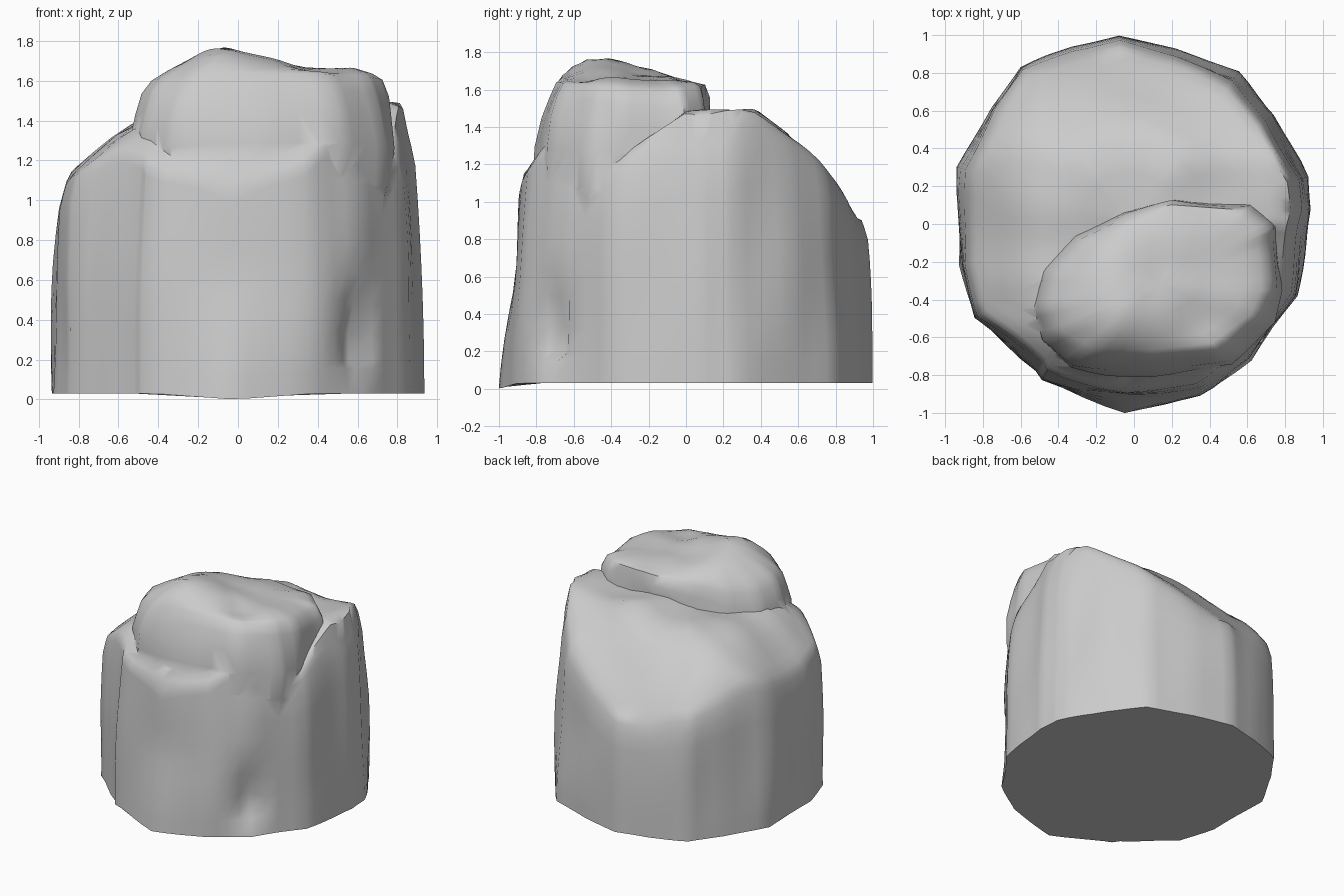
import bpy, bmesh, math
from mathutils import Vector, noise

cube = bpy.data.objects.get("Cube")
if cube:
    bpy.data.objects.remove(cube, do_unlink=True)

stone = bpy.data.materials.new("grey stone")
stone.use_nodes = True
GREY = (0.6, 0.6, 0.6, 1)
stone.diffuse_color = GREY
stone.node_tree.nodes["Principled BSDF"].inputs["Base Color"].default_value = GREY


def subdivide(points, steps):
    """Split every edge of a closed outline into equal steps."""
    out = []
    for a, b in zip(points, points[1:] + points[:1]):
        a, b = Vector(a), Vector(b)
        out += [a.lerp(b, i / steps) for i in range(steps)]
    return out


def loft(name, rings, tip):
    """Skin stacked rings, with a flat floor and a fan to the tip."""
    bm = bmesh.new()
    loops = [[bm.verts.new(p) for p in ring] for ring in rings]
    n = len(loops[0])
    top = bm.verts.new(tip)
    bm.faces.new(loops[0][::-1])
    for low, high in zip(loops, loops[1:]):
        for i in range(n):
            j = (i + 1) % n
            bm.faces.new((low[i], low[j], high[j], high[i]))
    for i in range(n):
        bm.faces.new((loops[-1][i], loops[-1][(i + 1) % n], top))
    bmesh.ops.recalc_face_normals(bm, faces=bm.faces)
    mesh = bpy.data.meshes.new(name)
    bm.to_mesh(mesh)
    bm.free()
    mesh.materials.append(stone)
    obj = bpy.data.objects.new(name, mesh)
    bpy.context.collection.objects.link(obj)
    return obj


def bump(p, size, amount):
    return noise.noise(Vector(p) * size) * amount


def past(v, limit):
    return max(0, v - limit) ** 1.5


def ramp(v, start, end):
    return min(1, max(0, (v - start) / (end - start)))


# Lower rock: faceted wall and a sloping shelf
outline = subdivide([
    (-.05, -1), (.35, -.91), (.62, -.72), (.86, -.38), (.91, -.1), (.94, .08),
    (.92, .25), (.74, .58), (.55, .8), (.22, .92), (-.08, 1), (-.33, .94),
    (-.6, .83), (-.76, .62), (-.93, .3), (-.93, -.22), (-.85, -.5),
    (-.52, -.78), (-.49, -.83)], 4)


def shelf(x, y):
    z = min(1.48, 1.45 + .12 * x)
    z -= 1.2 * past(y, .33) + .9 * past(-x, .45) + 1.4 * past(-y, .5) + 5 * past(x, .8)
    # gully running down between the crown and the side knob
    z -= .3 * ramp(-y, 0, .4) * ramp(x, .45, .75)
    return max(z, .9) + bump((x, y, 0), 3, .05)


def wall_point(p, z):
    x, y = p
    s = 1 - .05 * (z / 1.15) ** 2
    s -= .075 * ramp(z, 0, .6) * ramp(-y, .88, 1)
    # upright notch with one sharp side near the front corner
    if y < 0 and .48 < x < .65:
        s -= .1 * ramp(x, .48, .62) * ramp(z, .13, .17) * (1 - ramp(z, .35, .65))
    s += bump((x, y, z * .5), 3, .025)
    return Vector((x * s, y * s, z))


def floor_height(p):
    return .03 - .03 * max(0, 1 - abs(p[0] + .02) / .4) * (p[1] < 0)


rings = []
for t in (0, .1, .14, .25, .38, .5, .62, .75, .88, .96, 1):
    ring = []
    for p in outline:
        low, high = floor_height(p), shelf(p.x * .95, p.y * .95)
        q = wall_point(p, low + (high - low) * t)
        # soften the rim
        q.xy *= 1 - .025 * ramp(t, .9, 1) * ramp(p.y, -.9, -.5)
        ring.append(q)
    rings.append(ring)
edge = rings[-1]
for s in (.97, .91, .84, .74, .62, .48, .3, .14):
    flat = [v.xy * s for v in edge]
    rings.append([(q.x, q.y, shelf(q.x, q.y)) for q in flat])
body = loft("rock_body", rings, (0, 0, shelf(0, 0)))

# Crown: upper block leaning over the front
CX, CY = .13, -.33
rim = subdivide([
    (-.27, -.70, 1.58), (.1, -.71, 1.62), (.45, -.67, 1.62), (.68, -.5, 1.6),
    (.75, -.35, 1.58), (.73, -.1, 1.56), (.73, -.02, 1.58), (.6, .09, 1.6),
    (.2, .12, 1.62), (-.05, .05, 1.57), (-.3, -.07, 1.5), (-.46, -.25, 1.46),
    (-.51, -.45, 1.48), (-.45, -.6, 1.5)], 4)


def crown_top(x, y):
    peak = .1 * math.exp(-((x + .04) / .26) ** 2 - ((y + .45) / .27) ** 2)
    return 1.655 + peak + bump((x, y, 2), 4, .04)


def spread(p, s, z):
    return Vector((CX + (p.x - CX) * s, CY + (p.y - CY) * s, z))


rings = []
for drop, front, back in ((1, 1.12, .98), (.62, 1.27, 1.02), (.38, 1.26, 1.04),
                          (.2, 1.18, 1.03), (.07, 1.07, 1.01)):
    ring = []
    for p in rim:
        lean = ramp(-p.y, .35, .65) * ramp(p.x, -.5, -.1)
        lean *= 1 - .3 * ramp(p.x, .2, .5)
        s = back + (front - back) * lean + bump((p.x, p.y, drop), 3, .04)
        ring.append(spread(p, s, p.z - (p.z - .75) * drop))
    rings.append(ring)
for s, mix in ((.96, .3), (.88, .65), (.74, .9), (.55, 1), (.35, 1), (.16, 1)):
    ring = []
    for p in rim:
        q = spread(p, s, p.z)
        q.z += (crown_top(q.x, q.y) - q.z) * mix
        ring.append(q)
    rings.append(ring)
crown = loft("rock_crown", rings, (CX, CY, crown_top(CX, CY)))

# Fuse both blocks into one stone
fuse = body.modifiers.new("fuse", 'BOOLEAN')
fuse.operation = 'UNION'
fuse.solver = 'EXACT'
fuse.object = crown
bpy.context.view_layer.objects.active = body
body.select_set(True)
bpy.ops.object.modifier_apply(modifier=fuse.name)
bpy.data.objects.remove(crown, do_unlink=True)
bpy.ops.object.shade_smooth_by_angle(angle=math.radians(50))
